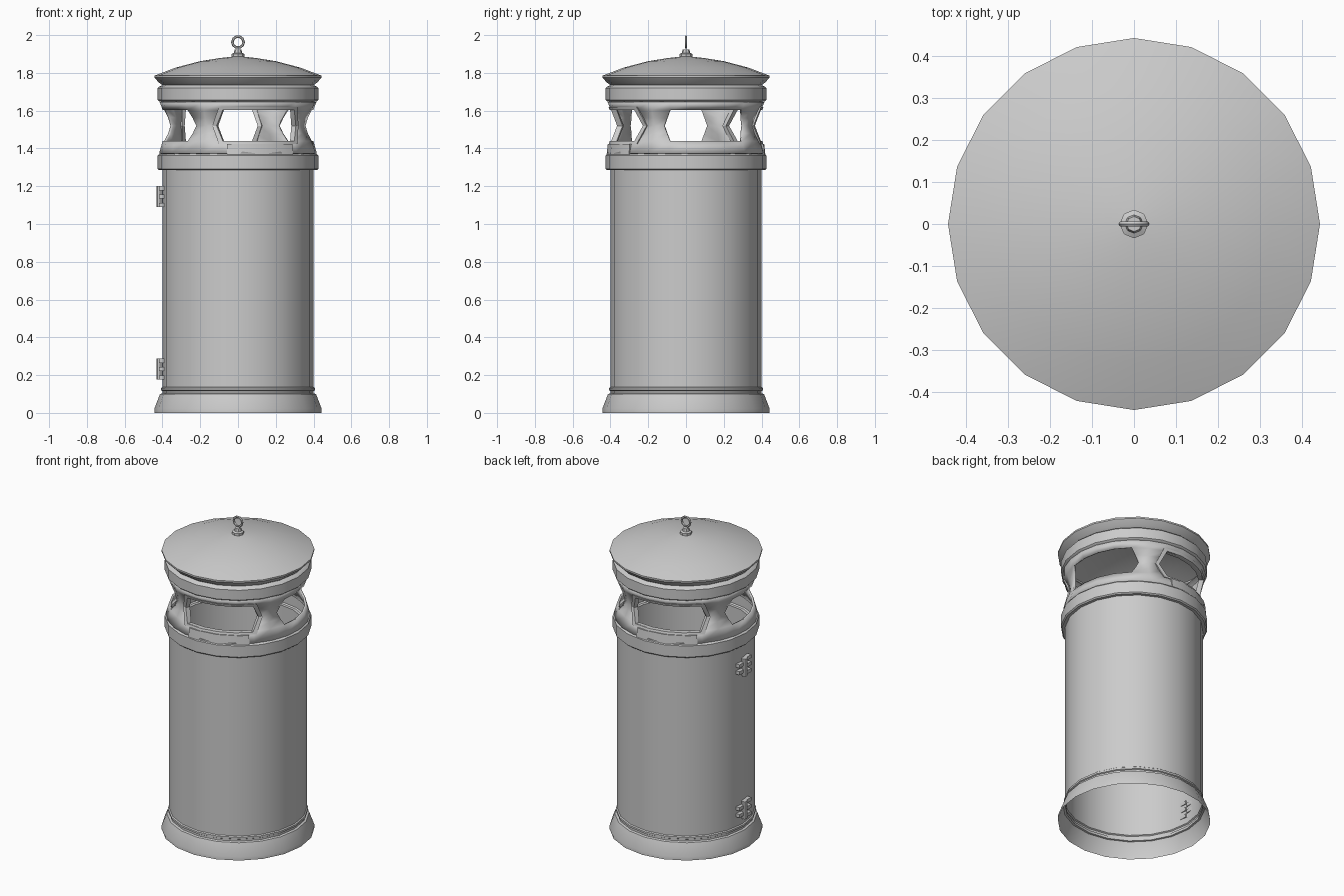
import bpy, bmesh
from math import sin, cos, radians, pi

if "Cube" in bpy.data.objects:
    bpy.data.objects.remove(bpy.data.objects["Cube"])

SIDES = 20


def finish(name, bm, angle=30):
    bmesh.ops.recalc_face_normals(bm, faces=bm.faces)
    me = bpy.data.meshes.new(name)
    bm.to_mesh(me)
    bm.free()
    ob = bpy.data.objects.new(name, me)
    bpy.context.collection.objects.link(ob)
    bpy.ops.object.select_all(action='DESELECT')
    ob.select_set(True)
    bpy.context.view_layer.objects.active = ob
    bpy.ops.object.shade_smooth_by_angle(angle=radians(angle))
    return ob


def polar(bm, r, deg, z):
    return bm.verts.new((r * cos(radians(deg)), r * sin(radians(deg)), z))


def bridge(bm, a, b, closed=True):
    n = len(a)
    for i in range(n if closed else n - 1):
        j = (i + 1) % n
        bm.faces.new((a[i], a[j], b[j], b[i]))


def lathe(name, profile, sides=SIDES, cap=False):
    bm = bmesh.new()
    rings = [[polar(bm, r, 360 * i / sides, z) for i in range(sides)] for r, z in profile]
    for a, b in zip(rings, rings[1:]):
        bridge(bm, a, b)
    if cap:
        bm.faces.new(rings[-1])
    return finish(name, bm)


# Hollow body shell with flared foot and upper collar
lathe("base_foot", [(.443, 0), (.443, .022), (.413, .1), (.4, .104)])
lathe("body", [(.4, .1), (.4, .116), (.407, .12), (.407, .132), (.4, .137), (.4, 1.285)])
lathe("lower_collar", [(.4, 1.285), (.418, 1.285), (.425, 1.292), (.425, 1.363),
                       (.418, 1.37), (.4, 1.375)])
lathe("upper_collar", [(.4, 1.645), (.418, 1.65), (.425, 1.657), (.425, 1.72),
                       (.418, 1.727), (.4, 1.735)])
lathe("roof", [(.4, 1.735), (.418, 1.748), (.443, 1.775), (.443, 1.785), (.33, 1.828),
               (.2, 1.862), (.1, 1.878), (.02, 1.887)], cap=True)

# Pinched neck: radius and half-width of each opening by height
ROWS = [(1.37, .405, 30), (1.435, .386, 30), (1.475, .37, 33), (1.52, .362, 36),
        (1.565, .37, 33), (1.608, .386, 30), (1.65, .402, 30)]


def neck_radius(z):
    for (z0, r0, _), (z1, r1, _) in zip(ROWS, ROWS[1:]):
        if z <= z1:
            return r0 + (r1 - r0) * (z - z0) / (z1 - z0)
    return ROWS[-1][1]


# Neck wall with four six-sided openings
bm = bmesh.new()
rings = []
for z, r, h in ROWS:
    ring = []
    for q in range(4):
        for a in (-45, -h, -h / 2, 0, h / 2, h):
            ring.append(polar(bm, r, 18 + 90 * q + a, z))
    rings.append(ring)
for k, (lo, hi) in enumerate(zip(rings, rings[1:])):
    for i in range(24):
        if 0 < k < 5 and i % 6 in (1, 2, 3, 4):
            continue
        j = (i + 1) % 24
        bm.faces.new((lo[i], lo[j], hi[j], hi[i]))
loose = [v for v in bm.verts if not v.link_faces]
bmesh.ops.delete(bm, geom=loose, context='VERTS')
neck = finish("neck", bm, 40)
mod = neck.modifiers.new("thickness", 'SOLIDIFY')
mod.thickness = .014
mod.offset = -1

# Raised frames and chute plates on the front and back openings
HEX = [(-36, 1.52), (-30, 1.437), (-15, 1.437), (0, 1.437), (15, 1.437), (30, 1.437),
       (36, 1.52), (30, 1.606), (15, 1.606), (0, 1.606), (-15, 1.606), (-30, 1.606)]
for name, centre in (("front", -72), ("back", 108)):
    bm = bmesh.new()
    loops = []
    for sa, sz, lift in ((.98, .98, -.01), (.98, .98, .02), (1.08, 1.15, .02), (1.08, 1.15, -.01)):
        loop = []
        for a, z in HEX:
            zz = 1.52 + (z - 1.52) * sz
            loop.append(polar(bm, neck_radius(zz) + lift, centre + a * sa, zz))
        loops.append(loop)
    for i in range(4):
        bridge(bm, loops[i], loops[(i + 1) % 4])
    finish(name + "_opening_frame", bm)

    bm = bmesh.new()
    sections = [[polar(bm, r, centre + a, z) for r, z in
                 ((.39, 1.368), (.42, 1.368), (.414, 1.424), (.38, 1.424))]
                for a in (-26, -18, 0, 18, 26)]
    for a, b in zip(sections, sections[1:]):
        bridge(bm, a, b)
    bm.faces.new(sections[0])
    bm.faces.new(sections[-1])
    finish(name + "_chute_plate", bm)

# Finial stem and lifting ring
lathe("finial_stem", [(.034, 1.875), (.034, 1.9), (.022, 1.906), (.018, 1.924)], 8, True)
bpy.ops.mesh.primitive_torus_add(major_segments=10, minor_segments=6, major_radius=.03,
                                 minor_radius=.007, location=(0, 0, 1.963),
                                 rotation=(pi / 2, 0, 0))
bpy.context.object.name = "lifting_ring"
bpy.ops.object.shade_smooth_by_angle(angle=radians(40))


def box(name, loc, size):
    bpy.ops.mesh.primitive_cube_add(size=1, location=loc)
    ob = bpy.context.object
    ob.name = name
    ob.scale = size


# Two door hinges on the left side: barrel with interlocking leaf prongs
for label, z in (("lower", .232), ("upper", 1.145)):
    bpy.ops.mesh.primitive_cylinder_add(vertices=8, radius=.017, depth=.112,
                                        location=(-.414, 0, z))
    bpy.context.object.name = label + "_hinge_barrel"
    for i, dz in enumerate((-.044, 0, .044)):
        box(f"{label}_hinge_prong_{i}", (-.405, -.034, z + dz), (.026, .06, .022))
    for i, dz in enumerate((-.022, .022)):
        box(f"{label}_hinge_tab_{i}", (-.405, .03, z + dz), (.026, .05, .022))
